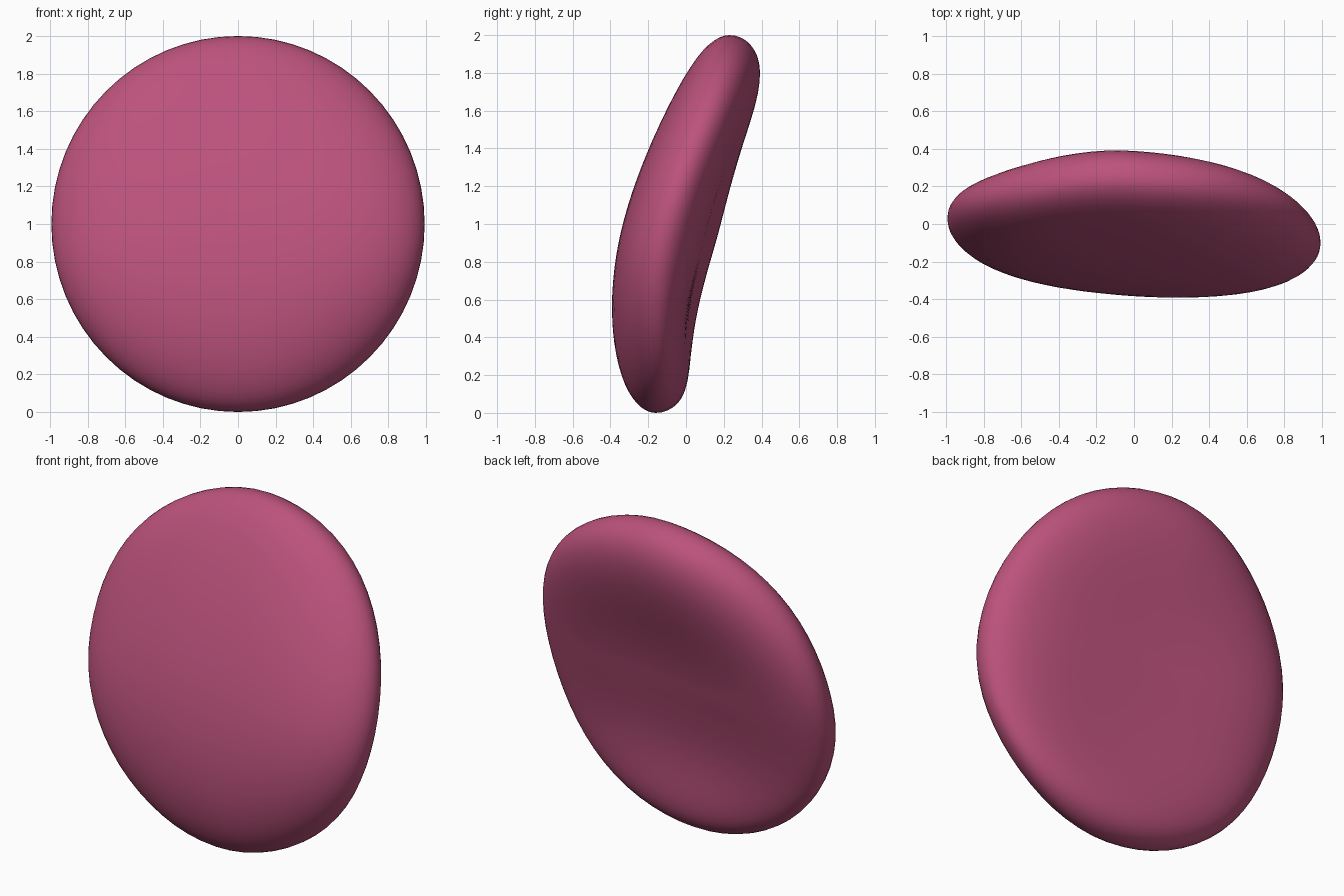
import bpy, bmesh, math
from mathutils import Matrix

if "Cube" in bpy.data.objects:
    bpy.data.objects.remove(bpy.data.objects["Cube"])

# flat colour
pink = bpy.data.materials.new("raspberry_pink")
pink.diffuse_color = (0.50, 0.085, 0.20, 1)
pink.use_nodes = True
pink.node_tree.nodes["Principled BSDF"].inputs["Base Color"].default_value = pink.diffuse_color


def bend(x, z):
    """Mid-surface depth: leaning back at the top, dished on the rear."""
    lean = 0.255 * z - 0.06 * z ** 3 - 0.065 * x
    dish = -0.09 + 0.22 * z ** 2 - 0.095 * z ** 4 + 0.055 * x ** 2
    corner = 0
    if x < 0 < z:      # upper left curls forward
        corner = -0.3 * (x * z) ** 2
    elif z < 0 < x:    # lower right curls back
        corner = 0.12 * (x * z) ** 2
    return lean + dish + corner


def rear(z):
    """Rear face: fuller near the top, hollowed below the middle."""
    return 0.07 * z * z if z > 0 else -0.5 * z * z * (z + 0.85)


# squashed, bent round pebble made from a sphere with its poles along y
bm = bmesh.new()
bmesh.ops.create_uvsphere(bm, u_segments=64, v_segments=40, radius=1,
                          matrix=Matrix.Rotation(math.pi / 2, 4, 'X'))
for v in bm.verts:
    x, t, z = v.co
    y = bend(x, z) + 0.23 * t * math.sqrt(1 + x * x + z * z)  # full, rounded rim
    if t > 0:
        y += t * rear(z)
    v.co = (x * 0.993, y, z + 1)
bmesh.ops.recalc_face_normals(bm, faces=bm.faces)
for f in bm.faces:
    f.smooth = True

mesh = bpy.data.meshes.new("bent_disc")
bm.to_mesh(mesh)
bm.free()
mesh.materials.append(pink)
disc = bpy.data.objects.new("bent_disc", mesh)
bpy.context.collection.objects.link(disc)
